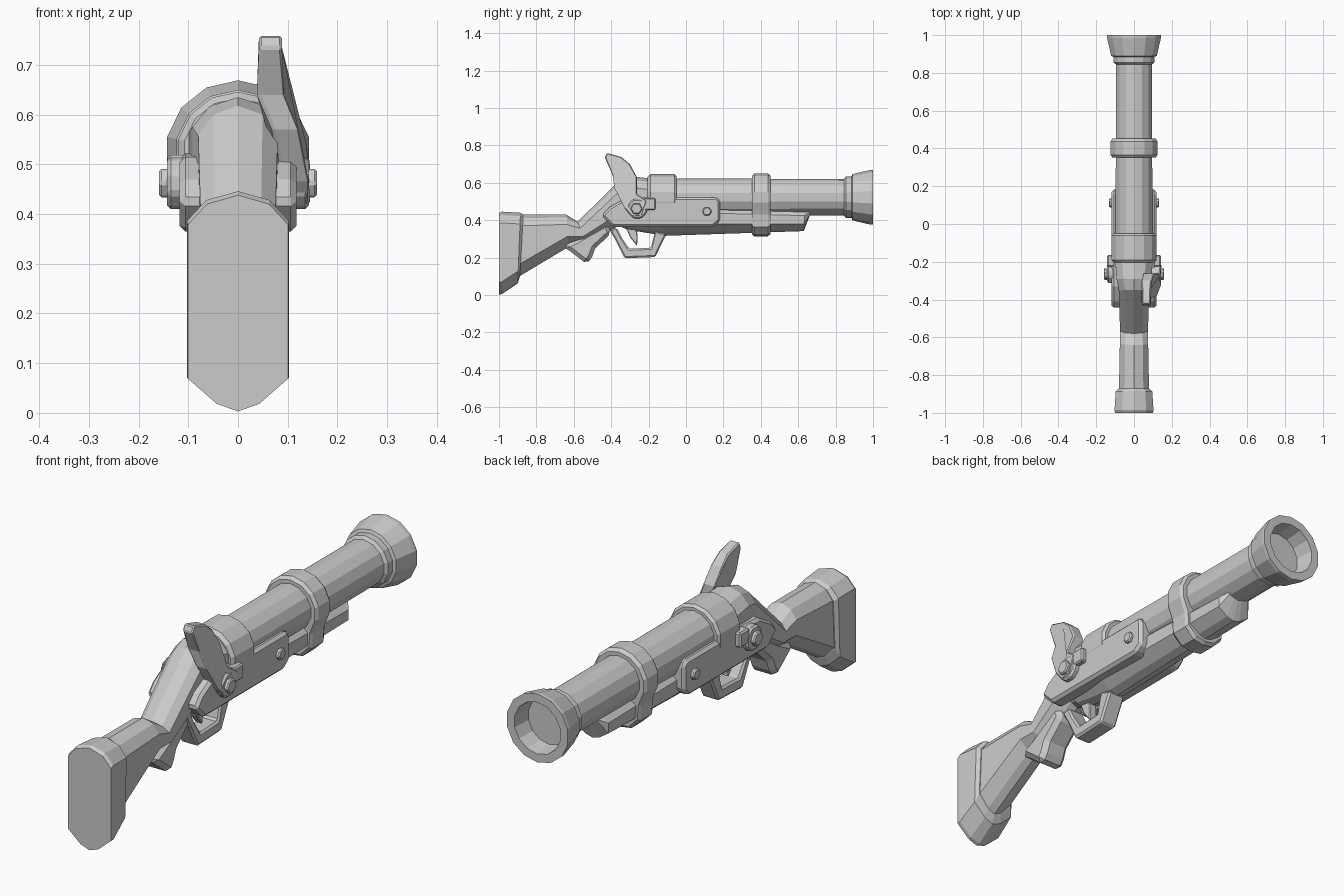
import bpy, bmesh, math

if "Cube" in bpy.data.objects:
    bpy.data.objects.remove(bpy.data.objects["Cube"])

AXIS_Z = 0.523   # height of the barrel axis
SIDES = 14


def finish(name, rings, closed_loop=False, bevel=0.0, mirror=False):
    """Skin matching rings of points, cap the ends, optionally bevel and mirror."""
    bm = bmesh.new()
    vs = [[bm.verts.new(p) for p in ring] for ring in rings]
    n = len(vs[0])
    pairs = list(zip(vs, vs[1:])) + ([(vs[-1], vs[0])] if closed_loop else [])
    for a, b in pairs:
        for i in range(n):
            j = (i + 1) % n
            bm.faces.new((a[i], a[j], b[j], b[i]))
    if not closed_loop:
        bm.faces.new(vs[0])
        bm.faces.new(vs[-1])
    bmesh.ops.recalc_face_normals(bm, faces=bm.faces)
    mesh = bpy.data.meshes.new(name)
    bm.to_mesh(mesh)
    bm.free()
    ob = bpy.data.objects.new(name, mesh)
    bpy.context.collection.objects.link(ob)
    if bevel:
        m = ob.modifiers.new("Bevel", "BEVEL")
        m.width, m.segments, m.limit_method = bevel, 1, "ANGLE"
    if mirror:
        ob.modifiers.new("Mirror", "MIRROR")
    return ob


def lathe(name, profile):
    """Revolve (radius, y) pairs around the barrel axis."""
    angles = [2 * math.pi * i / SIDES for i in range(SIDES)]
    return finish(name, [[(r * math.sin(a), y, AXIS_Z + r * math.cos(a)) for a in angles]
                         for r, y in profile])


def prism(name, outline, x0, x1, **kw):
    """Extrude a (y, z) side outline along x."""
    return finish(name, [[(x, y, z) for y, z in outline] for x in (x0, x1)], **kw)


def stock_loft(name, stations, soft=1.0):
    """Loft ten-sided sections given as (top y, top z, bottom y, bottom z, half width)."""
    rings = []
    for ty, tz, by, bz, w in stations:
        length = math.hypot(by - ty, bz - tz)
        c = min(0.06 * soft, length * 0.3) / length
        half = [(0, 0), (0.62 * w, c * 0.3), (w, c), (w, 1 - c * 1.1), (0.42 * w, 1 - c * 0.25), (0, 1)]
        loop = half + [(-x, t) for x, t in half[-2:0:-1]]
        rings.append([(x, ty + (by - ty) * t, tz + (bz - tz) * t) for x, t in loop])
    return finish(name, rings)


def disc(name, y, z, r, x0, x1, sides, turn=0.0, **kw):
    """Flat round or polygonal boss facing sideways."""
    pts = [(y + r * math.cos(turn + 2 * math.pi * i / sides),
            z + r * math.sin(turn + 2 * math.pi * i / sides)) for i in range(sides)]
    return prism(name, pts, x0, x1, **kw)


# Barrel with collar, flared muzzle and shallow bore
lathe("barrel", [(0.1, -0.15), (0.098, 0.845), (0.111, 0.855), (0.111, 0.885), (0.124, 0.89),
                 (0.146, 0.985), (0.146, 1.0), (0.11, 1.0), (0.1, 0.92)])
lathe("breech_ring", [(0.11, -0.205), (0.123, -0.19), (0.123, -0.062), (0.113, -0.05)])

# Butt pad, shoulder stock with wrist, and fore stock
stock_loft("butt_pad", [(-1.0, 0.438, -1.0, 0.003, 0.101), (-0.985, 0.446, -0.985, 0.005, 0.103),
                        (-0.885, 0.44, -0.9, 0.062, 0.097), (-0.87, 0.43, -0.888, 0.098, 0.083)])
stock_loft("shoulder_stock", [(-0.89, 0.43, -0.9, 0.095, 0.08), (-0.64, 0.43, -0.63, 0.257, 0.075),
                              (-0.58, 0.392, -0.535, 0.275, 0.074), (-0.35, 0.618, -0.36, 0.37, 0.08),
                              (-0.29, 0.635, -0.3, 0.345, 0.092), (-0.18, 0.622, -0.18, 0.34, 0.1)])
stock_loft("fore_stock", [(-0.32, 0.5, -0.32, 0.35, 0.09), (-0.11, 0.5, -0.11, 0.317, 0.088),
                          (0.635, 0.46, 0.63, 0.342, 0.078), (0.67, 0.457, 0.66, 0.42, 0.05)])

# Grip knob under the wrist
prism("grip_knob", [(-0.66, 0.26), (-0.62, 0.235), (-0.53, 0.165), (-0.502, 0.205), (-0.485, 0.25),
                    (-0.4, 0.33), (-0.42, 0.39), (-0.58, 0.3)], -0.06, 0.06, bevel=0.02)

# Band that wraps both barrel and fore stock
upper = [(0.127 * math.sin(a), AXIS_Z + 0.127 * math.cos(a))
         for a in (math.radians(d) for d in (0, 26, 51, 77, 103, 122))]
half = upper + [(0.098, 0.43), (0.094, 0.365), (0.05, 0.322), (0, 0.314)]
loop = half + [(-x, z) for x, z in half[-2:0:-1]]
finish("barrel_band", [[(x * s, y, 0.48 + (z - 0.48) * s) for x, z in loop]
                       for y, s in ((0.352, 0.93), (0.365, 1), (0.438, 1), (0.452, 0.93))])

# Lock plates on both sides
prism("lock_plates", [(-0.45, 0.425), (-0.39, 0.365), (0.145, 0.365), (0.182, 0.395), (0.182, 0.505),
                      (0.165, 0.522), (-0.2, 0.522), (-0.33, 0.515), (-0.41, 0.47)],
      0.05, 0.118, bevel=0.014, mirror=True)
disc("front_bolts", 0.112, 0.447, 0.026, 0.1, 0.132, 6, bevel=0.005, mirror=True)
disc("pivot_washers", -0.26, 0.462, 0.056, 0.1, 0.143, 8, math.pi / 8, bevel=0.008, mirror=True)
disc("pivot_bolts", -0.265, 0.462, 0.033, 0.12, 0.159, 6, bevel=0.005, mirror=True)
disc("pan_blocks", -0.195, 0.487, 0.045, 0.1, 0.142, 4, math.pi / 4, bevel=0.006, mirror=True)

# Hammer, cranked inward toward its thumb piece
hammer = prism("hammer", [(-0.422, 0.76), (-0.434, 0.735), (-0.392, 0.64), (-0.382, 0.57),
                          (-0.328, 0.465), (-0.29, 0.42), (-0.235, 0.425), (-0.21, 0.505),
                          (-0.262, 0.54), (-0.262, 0.63), (-0.3, 0.7), (-0.345, 0.738)], -1, 1, bevel=0.005)
for v in hammer.data.vertices:
    k = min(max((0.65 - v.co.z) / 0.13, 0), 1)
    v.co.x = 0.065 + 0.053 * k + v.co.x * (0.023 if v.co.z > 0.72 else 0.027)

# Trigger guard as a swept open loop, and trigger
outer = [(-0.41, 0.35), (-0.375, 0.29), (-0.328, 0.197), (-0.165, 0.203), (-0.105, 0.325)]
inner = [(-0.37, 0.36), (-0.345, 0.31), (-0.305, 0.248), (-0.187, 0.253), (-0.165, 0.345)]
finish("trigger_guard", [[(-0.04, *o), (0.04, *o), (0.04, *i), (-0.04, *i)]
                         for o, i in zip(outer, inner)], bevel=0.008)
prism("trigger", [(-0.32, 0.36), (-0.3, 0.31), (-0.262, 0.262), (-0.258, 0.31), (-0.265, 0.36)],
      -0.018, 0.018, bevel=0.004)
